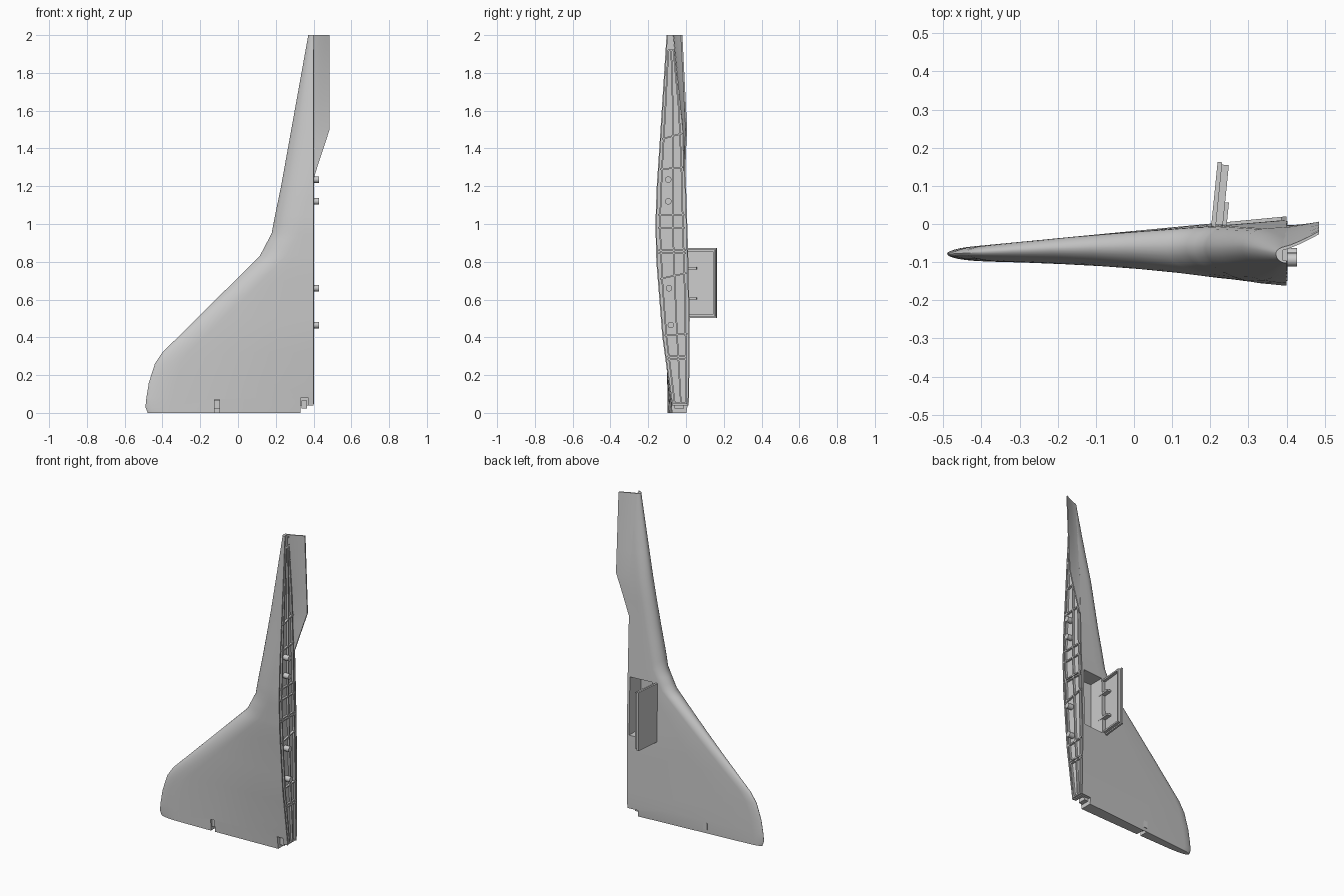
import bpy, bmesh, math
from mathutils import Vector

if "Cube" in bpy.data.objects:
    bpy.data.objects.remove(bpy.data.objects["Cube"])

LE = [(0, -.478), (.03, -.49), (.08, -.485), (.16, -.472), (.26, -.44), (.32, -.4), (.83, .115),
      (.95, .178), (1.05, .197), (1.2, .228), (2, .372)]
FRONT = [(0, -.07), (.4, -.125), (.8, -.157), (1, -.162), (1.2, -.155), (1.5, -.135), (2, -.103)]
BACK = [(0, .008), (.05, .016), (.5, .02), (.9, .01), (1.2, .0), (1.5, -.008), (2, -.06)]
ROOT, WEB, TIP = .40, .391, -.48


def interp(tab, z):
    for (a, u), (b, v) in zip(tab, tab[1:]):
        if z <= b:
            return u + (v - u) * (z - a) / (b - a)
    return tab[-1][1]


def make(name, bm):
    bmesh.ops.recalc_face_normals(bm, faces=bm.faces)
    me = bpy.data.meshes.new(name)
    bm.to_mesh(me)
    bm.free()
    ob = bpy.data.objects.new(name, me)
    bpy.context.collection.objects.link(ob)
    return ob


def loft(name, rings, closed=True):
    bm = bmesh.new()
    vs = [[bm.verts.new(p) for p in r] for r in rings]
    n = len(rings[0])
    for a, b in zip(vs, vs[1:]):
        for i in range(n if closed else n - 1):
            j = (i + 1) % n
            bm.faces.new((a[i], a[j], b[j], b[i]))
    if closed:
        bm.faces.new(vs[0])
        bm.faces.new(vs[-1])
    return make(name, bm)


def box(name, x, y, z):
    ring = lambda h: [(x[0], y[0], h), (x[1], y[0], h), (x[1], y[1], h), (x[0], y[1], h)]
    return loft(name, [ring(z[0]), ring(z[1])])


def smooth(ob, deg=30):
    bpy.ops.object.select_all(action='DESELECT')
    ob.select_set(True)
    bpy.context.view_layer.objects.active = ob
    bpy.ops.object.shade_smooth_by_angle(angle=math.radians(deg))


def cut(ob, cutter):
    m = ob.modifiers.new("cut", 'BOOLEAN')
    m.operation, m.object, m.solver = 'DIFFERENCE', cutter, 'EXACT'
    bpy.context.view_layer.objects.active = ob
    bpy.ops.object.modifier_apply(modifier=m.name)
    bpy.data.objects.remove(cutter)


# wing skin: one closed cross-section per height, root edge recessed to a web
def section(z):
    x0, yf, yb = interp(LE, z), interp(FRONT, z), interp(BACK, z)

    def sides(x):
        p = max(0, (x - TIP) / (ROOT - TIP))
        return -.1 + (yf + .1) * p ** 1.4, -.064 + (yb + .064) * p

    f0, b0 = sides(x0)
    nose = b0 + (f0 - b0) * .4
    span = ROOT - x0
    rf, rb = min(.14, span), min(.06, span)
    steps = [.012, .05, .12, .22, .36, .55, .78]

    def side(k, r):
        ds = [s * r for s in steps] + [r + (span - r) * s for s in (0, .33, .66, 1)]
        out = []
        for d in ds:
            w = math.sqrt(max(0, 1 - (1 - min(d / r, 1)) ** 2))
            out.append((x0 + d, nose + (sides(x0 + d)[k] - nose) * w, z))
        return out

    back, front = side(1, rb), side(0, rf)
    lip = .007
    root = [(ROOT, yf + lip, z), (WEB, yf + lip, z), (WEB, yb - lip, z), (ROOT, yb - lip, z)]
    return [(x0, nose, z)] + front + root + back[::-1]


heights = [0, .03, .08, .16, .21, .26, .32, .4, .5, .6, .7, .8, .83, .87, .91, .95, 1.0, 1.05,
           1.12, 1.2, 1.35, 1.5, 1.65, 1.8, 1.93, 2]
wing = loft("wing_skin", [section(z) for z in heights])

# wheel well, hinge notches and clipped root corner
cut(wing, box("well_cutter", (.24, .385), (-.1, .2), (.505, .87)))
cut(wing, box("notch_cutter", (-.125, -.098), (-.3, -.035), (-.1, .072)))
cut(wing, box("root_notch_cutter", (.332, .372), (-.3, -.02), (-.1, .08)))
cut(wing, box("corner_cutter", (.332, .5), (-.3, .3), (-.1, .04)))
smooth(wing)

# hinge blocks inside the notches
for i, (x, y) in enumerate([(-.112, -.05), (.35, -.03)]):
    box(f"hinge_block_{i}", (x - .014, x + .014), (y - .03, y + .02), (.022, .066))

# strake flange continuing the back surface past the root
rings = []
for z in (1.25, 1.33, 1.42, 1.5, 1.65, 1.8, 1.93, 2):
    xe = min(.485, .403 + (z - 1.25) / .25 * .082)
    yb = interp(BACK, z)
    ye = .008 - max(0, z - 1.5) * .05
    f = (xe - .403) / .082
    front, back = [], []
    for s in (0, .25, .5, .75, 1):
        x = .385 + (xe - .385) * s
        y = yb - .002 + (ye - yb) * f * s ** 1.3
        front.append((x, y - .008, z))
        back.append((x, y, z))
    rings.append(front + back[::-1])
smooth(loft("strake_flange", rings))


# ribs on the root web
def bar(name, a, b, w=.005):
    a, b = Vector(a), Vector(b)
    n = Vector((-(b - a).y, (b - a).x)).normalized() * w
    ring = lambda x: [(x, p.x, p.y) for p in (a + n, b + n, b - n, a - n)]
    return loft(name, [ring(WEB - .003), ring(ROOT + .003)])


def edge(z, f):
    a, b = interp(FRONT, z) + .012, interp(BACK, z) - .012
    return (a + (b - a) * f, z)


for i, (z, tilt) in enumerate([(.05, 0), (.285, 0), (.3, 0), (.41, .01), (.71, .03), (.845, 0), (.86, 0),
                               (.98, 0), (1.05, 0), (1.29, .01), (1.45, .03), (1.92, 0)]):
    bar(f"cross_rib_{i}", edge(z, 0), edge(z + tilt, 1), .004)
stations = [.05, .4, .7, 1, 1.3, 1.6, 1.92]
for f in (.08, .55, .92):
    for k, (a, b) in enumerate(zip(stations, stations[1:])):
        bar(f"long_rib_{int(f * 100)}_{k}", edge(a, f), edge(b, f), .004)

# mounting pins
for i, (y, z) in enumerate([(-.08, .465), (-.09, .66), (-.094, 1.12), (-.094, 1.235)]):
    bpy.ops.mesh.primitive_cylinder_add(vertices=20, radius=.017, depth=.05, location=(.403, y, z),
                                        rotation=(0, math.pi / 2, 0))
    bpy.context.object.name = f"mounting_pin_{i}"
    smooth(bpy.context.object)


# open wheel door: leaning skin with rim and hinge arms
def door_part(name, u, v, z):
    pt = lambda a, b, h: (.203 + a + b * .1, b - a * .1, h)
    ring = lambda h: [pt(u[0], v[0], h), pt(u[1], v[0], h), pt(u[1], v[1], h), pt(u[0], v[1], h)]
    return loft(name, [ring(z[0]), ring(z[1])])


door_part("door_skin", (0, .012), (-.005, .163), (.503, .872))
door_part("door_rim_outer", (.012, .03), (.145, .157), (.511, .864))
for name, z in (("door_rim_low", .511), ("door_rim_high", .854)):
    door_part(name, (.012, .03), (0, .157), (z, z + .01))
for i, z in enumerate((.6, .76)):
    door_part(f"door_arm_{i}", (.01, .04), (-.03, .06), (z, z + .012))
